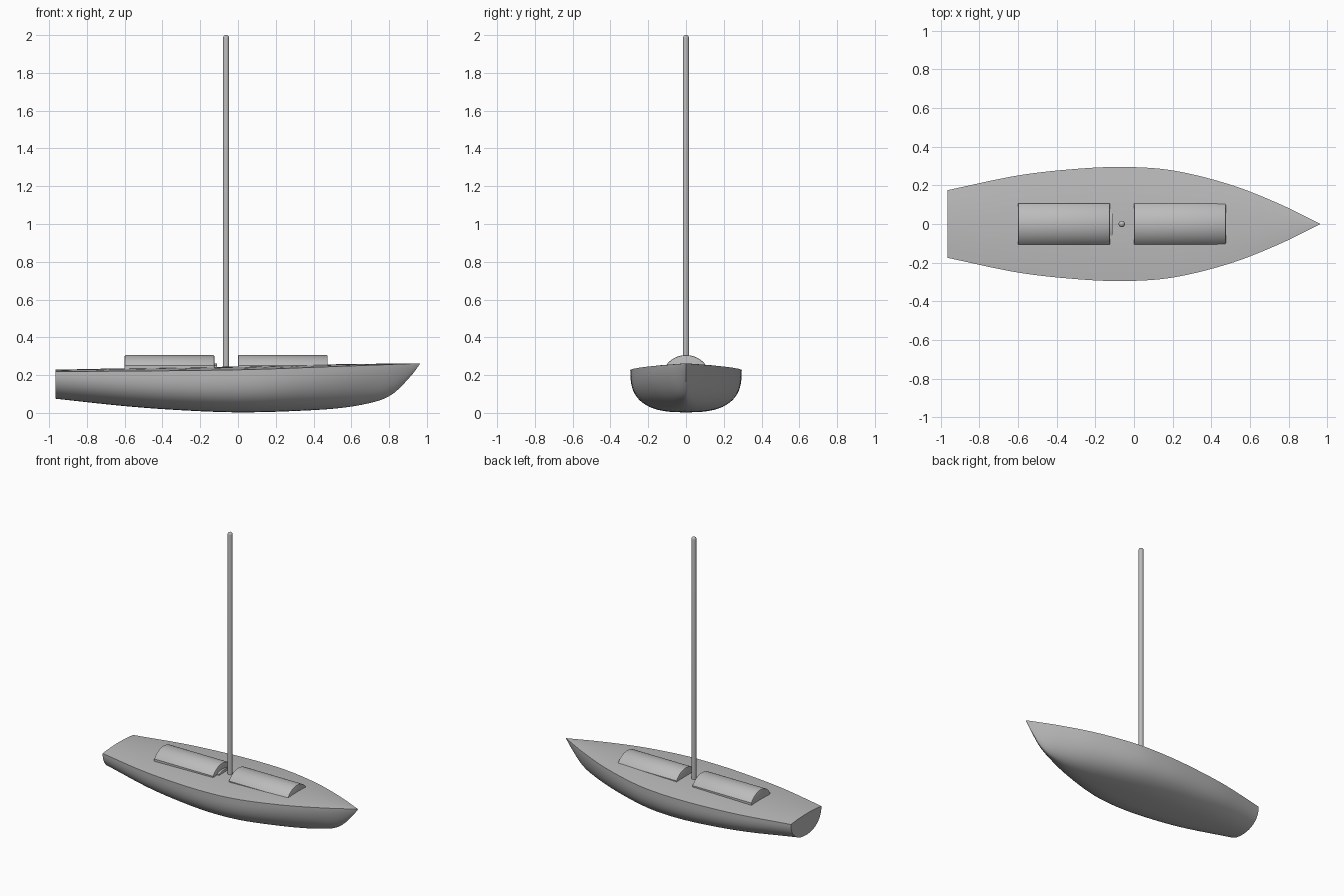
import bpy, bmesh, math
from mathutils import Matrix

cube = bpy.data.objects.get("Cube")
if cube:
    bpy.data.objects.remove(cube, do_unlink=True)

grey = bpy.data.materials.new("plain grey")
grey.use_nodes = True
COLOUR = (0.5, 0.5, 0.5, 1)
grey.diffuse_color = COLOUR
grey.node_tree.nodes["Principled BSDF"].inputs["Base Color"].default_value = COLOUR


def finish(bm, name, angle=35):
    bmesh.ops.recalc_face_normals(bm, faces=bm.faces)
    mesh = bpy.data.meshes.new(name)
    bm.to_mesh(mesh)
    bm.free()
    mesh.materials.append(grey)
    ob = bpy.data.objects.new(name, mesh)
    bpy.context.collection.objects.link(ob)
    bpy.ops.object.select_all(action='DESELECT')
    ob.select_set(True)
    bpy.context.view_layer.objects.active = ob
    bpy.ops.object.shade_smooth_by_angle(angle=math.radians(angle))
    return ob


def curve(points, x):
    """Smooth interpolation through (x, value) points."""
    i = 0
    while i < len(points) - 2 and x > points[i + 1][0]:
        i += 1

    def slope(k):
        a, b = points[max(k - 1, 0)], points[min(k + 1, len(points) - 1)]
        return (b[1] - a[1]) / (b[0] - a[0])

    (x0, v0), (x1, v1) = points[i], points[i + 1]
    h = x1 - x0
    t = (x - x0) / h
    return (v0 * (2*t**3 - 3*t*t + 1) + h * slope(i) * (t**3 - 2*t*t + t)
            + v1 * (3*t*t - 2*t**3) + h * slope(i + 1) * (t**3 - t*t))


# Hull lines along the length: half beam, keel, sheer and section fullness
END = 0.965
beam = [(-END, .175), (-.6, .251), (-.3, .285), (-.05, .295), (.2, .277),
        (.5, .203), (.75, .105), (END, 0)]
keel = [(-END, .075), (-.6, .036), (-.3, .014), (0, .003), (.3, .01),
        (.56, .028), (.75, .066), (.83, .108), (.9, .178), (END, .255)]
sheer = [(-END, .218), (0, .228), (.5, .245), (END, .262)]
fullness = [(-END, 2.2), (-.4, 2.7), (.1, 2.7), (.5, 2.1), (.8, 1.6), (END, 1.3)]


def camber(x):
    return 0.06 * curve(beam, x)


def build_hull():
    bm = bmesh.new()
    stations, sides, deck = 56, 32, 8
    rings = []
    for s in range(stations):
        x = -END + 2 * END * s / stations
        b, k, top, n = (curve(line, x) for line in (beam, keel, sheer, fullness))
        ring = []
        # Underwater section from one gunwale to the other
        for j in range(sides + 1):
            a = math.pi * j / sides
            c, d = math.cos(a), math.sin(a)
            y = b * math.copysign(abs(c) ** (2 / n), c)
            ring.append(bm.verts.new((x, y, top - (top - k) * abs(d) ** (2 / n))))
        # Cambered deck back across
        for j in range(1, deck):
            u = 2 * j / deck - 1
            ring.append(bm.verts.new((x, u * b, top + camber(x) * (1 - u * u))))
        rings.append(ring)
    count = len(rings[0])
    for r0, r1 in zip(rings, rings[1:]):
        for j in range(count):
            m = (j + 1) % count
            bm.faces.new((r0[j], r0[m], r1[m], r1[j]))
    # Flat transom and pointed bow
    bm.faces.new(rings[0])
    tip = bm.verts.new((END, 0, curve(sheer, END)))
    for j in range(count):
        bm.faces.new((rings[-1][j], rings[-1][(j + 1) % count], tip))
    return finish(bm, "hull")


def build_arch(name, x0, x1, half, eave, top, bevel):
    """Arched block that sinks into the deck."""
    bm = bmesh.new()
    rise = top - eave
    radius = (half * half + rise * rise) / (2 * rise)
    spread = math.asin(half / radius)
    profile = [(-half, .2)]
    for j in range(17):
        a = spread * (2 * j / 16 - 1)
        profile.append((radius * math.sin(a), top - radius + radius * math.cos(a)))
    profile.append((half, .2))
    face = bm.faces.new([bm.verts.new((x0, y, z)) for y, z in profile])
    moved = bmesh.ops.extrude_face_region(bm, geom=[face])["geom"]
    bmesh.ops.translate(bm, vec=(x1 - x0, 0, 0),
                        verts=[v for v in moved if isinstance(v, bmesh.types.BMVert)])
    bmesh.ops.recalc_face_normals(bm, faces=bm.faces)
    # Soften the end rims
    rims = [e for e in bm.edges if abs(e.verts[0].co.x - e.verts[1].co.x) < 1e-5
            and min(v.co.z for v in e.verts) > .21]
    bmesh.ops.bevel(bm, geom=rims, offset=bevel, segments=2, profile=.5,
                    affect='EDGES', clamp_overlap=True)
    return finish(bm, name)


def build_mast(x, radius, bottom, top):
    bm = bmesh.new()
    # Rounded top from a spun profile
    profile = [(0, bottom), (radius, bottom)]
    for j in range(6):
        a = math.pi / 2 * j / 5
        profile.append((radius * math.cos(a), top - radius + radius * math.sin(a)))
    verts = [bm.verts.new((r, 0, z)) for r, z in profile]
    edges = [bm.edges.new(pair) for pair in zip(verts, verts[1:])]
    bmesh.ops.spin(bm, geom=verts + edges, cent=(0, 0, 0), axis=(0, 0, 1),
                   angle=math.tau, steps=20)
    bmesh.ops.remove_doubles(bm, verts=bm.verts, dist=1e-4)
    bmesh.ops.transform(bm, matrix=Matrix.Translation((x, 0, 0)), verts=bm.verts)
    return finish(bm, "mast", 40)


build_hull()
build_arch("aft_cabin", -.6, -.125, .107, .25, .306, .006)
build_arch("fore_cabin", 0, .475, .107, .25, .306, .006)
# Low sill in front of the aft cabin
build_arch("cabin_sill", -.14, -.11, .06, .25, .262, .003)
build_mast(-.063, .0165, .22, 2)
